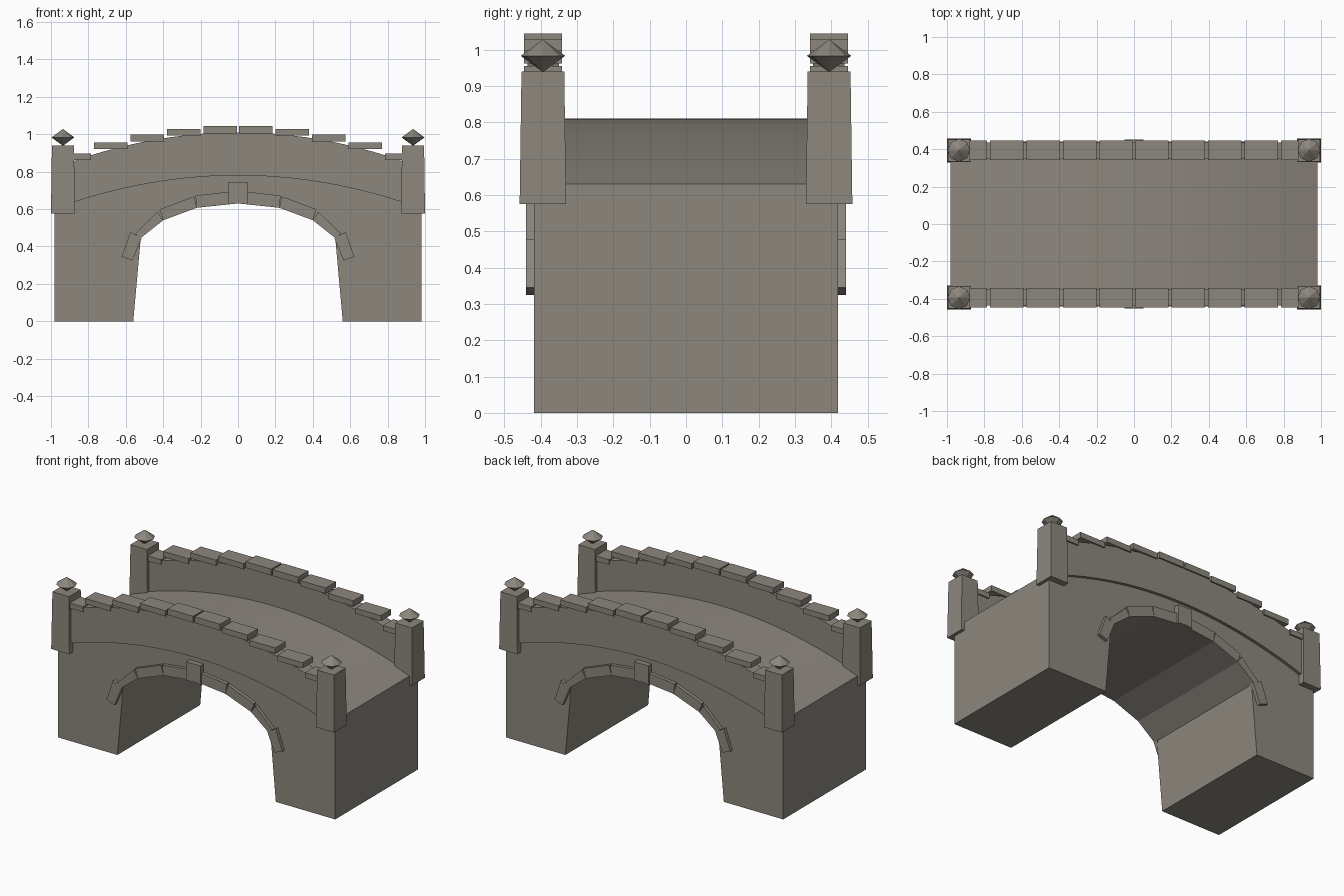
import bpy, bmesh
from math import radians

cube = bpy.data.objects.get("Cube")
if cube:
    bpy.data.objects.remove(cube, do_unlink=True)

# Single warm grey stone
stone = bpy.data.materials.new("warm_grey_stone")
stone.use_nodes = True
COLOR = (0.265, 0.243, 0.208, 1)
stone.diffuse_color = COLOR
bsdf = next(n for n in stone.node_tree.nodes if n.type == 'BSDF_PRINCIPLED')
bsdf.inputs["Base Color"].default_value = COLOR
bsdf.inputs["Roughness"].default_value = 0.9


def finish(name, bm, smooth=False):
    bmesh.ops.recalc_face_normals(bm, faces=bm.faces)
    mesh = bpy.data.meshes.new(name)
    bm.to_mesh(mesh)
    bm.free()
    mesh.materials.append(stone)
    ob = bpy.data.objects.new(name, mesh)
    bpy.context.collection.objects.link(ob)
    if smooth:
        bpy.ops.object.select_all(action='DESELECT')
        ob.select_set(True)
        bpy.context.view_layer.objects.active = ob
        bpy.ops.object.shade_smooth_by_angle(angle=radians(12))
    return ob


def prism(name, outline, y0, y1, smooth=False):
    """Extrude an x/z outline from y0 to y1."""
    bm = bmesh.new()
    face = bm.faces.new([bm.verts.new((x, y0, z)) for x, z in outline])
    new = bmesh.ops.extrude_face_region(bm, geom=[face])["geom"]
    moved = [v for v in new if isinstance(v, bmesh.types.BMVert)]
    bmesh.ops.translate(bm, verts=moved, vec=(0, y1 - y0, 0))
    return finish(name, bm, smooth)


def box(name, x0, x1, y0, y1, z0, z1):
    return prism(name, [(x0, z0), (x1, z0), (x1, z1), (x0, z1)], y0, y1)


def bow(crown, drop, half, steps=20):
    """Shallow arched line running from -half to half."""
    xs = [half * (2 * i / steps - 1) for i in range(steps + 1)]
    return [(x, crown - drop * (x / 0.98) ** 2) for x in xs]


# Bridge body: arched deck above, faceted arch opening below
half_arch = [(0.56, 0), (0.52, 0.445), (0.4, 0.54), (0.22, 0.607)]
opening = half_arch + [(0, 0.63)] + [(-x, z) for x, z in reversed(half_arch)]
outline = [(-0.98, 0)] + bow(0.81, 0.18, 0.98) + [(0.98, 0)] + opening
prism("bridge_body", outline, -0.418, 0.418, True)

# Half of the arch trim, each stone as inner start/end, outer end/start
trim_stones = [
    [(0.565, 0.325), (0.515, 0.445), (0.575, 0.478), (0.622, 0.345)],
    [(0.52, 0.445), (0.4, 0.54), (0.43, 0.585), (0.552, 0.468)],
    [(0.4, 0.54), (0.22, 0.607), (0.235, 0.668), (0.42, 0.598)],
    [(0.22, 0.607), (0.05, 0.625), (0.05, 0.692), (0.228, 0.672)],
]

# Cap stones on half a parapet: x start, x end, bottom, top
caps = [
    (0.005, 0.185, 1.005, 1.045),
    (0.2, 0.38, 0.992, 1.028),
    (0.395, 0.575, 0.962, 0.998),
    (0.59, 0.77, 0.92, 0.955),
    (0.785, 0.885, 0.863, 0.897),
]

for side, s in (("front", -1), ("back", 1)):
    # Parapet wall following the deck
    wall = bow(0.78, 0.178, 0.9) + bow(1.01, 0.19, 0.9)[::-1]
    prism(side + "_parapet", wall, s * 0.35, s * 0.437, True)

    keystone = [(-0.05, 0.625), (0, 0.63), (0.05, 0.625), (0.05, 0.745), (-0.05, 0.745)]
    prism(side + "_keystone", keystone, s * 0.40, s * 0.452)

    for hand, m in (("left", 1), ("right", -1)):
        label = side + "_" + hand
        for i, pts in enumerate(trim_stones):
            prism(f"{label}_arch_stone_{i + 1}", [(m * x, z) for x, z in pts],
                  s * 0.41, s * 0.44)
        for i, (x0, x1, z0, z1) in enumerate(caps):
            box(f"{label}_cap_stone_{i + 1}", m * x0, m * x1,
                s * 0.342, s * 0.446, z0, z1)

        # Slightly tapered corner post
        post = box(label + "_post", m * 0.872, m * 1.0, s * 0.33, s * 0.458, 0.575, 0.94)
        cx, cy = m * 0.936, s * 0.394
        for v in post.data.vertices:
            if v.co.z > 0.9:
                v.co.x = cx + (v.co.x - cx) * 0.92
                v.co.y = cy + (v.co.y - cy) * 0.92

        # Faceted finial: two cones base to base
        bm = bmesh.new()
        ring = bmesh.ops.create_circle(bm, segments=8, radius=0.061)["verts"]
        tips = [bm.verts.new((0, 0, z)) for z in (0.045, -0.045)]
        for a, b in zip(ring, ring[1:] + ring[:1]):
            for tip in tips:
                bm.faces.new((a, b, tip))
        finish(label + "_finial", bm).location = (cx, cy, 0.983)
